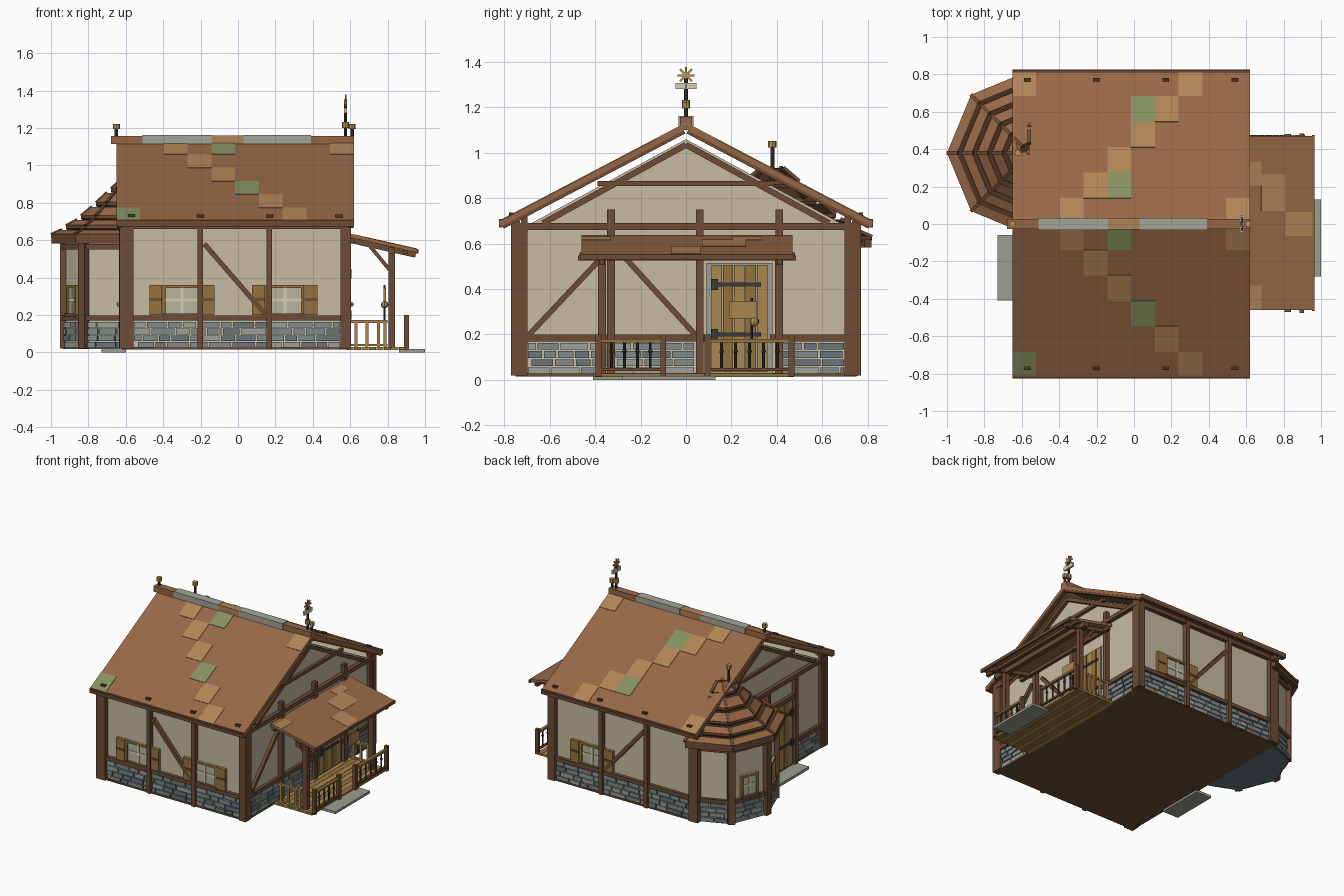
import bpy, bmesh, random
from math import radians, cos, sin
from mathutils import Matrix, Vector

if "Cube" in bpy.data.objects:
    bpy.data.objects.remove(bpy.data.objects["Cube"])
random.seed(4)
PAL = dict(wood='6e4c37', dark='4e3626', plaster='c6baa0', roof='976848', tile='b08358', moss='83905f',
           stone='7f8a8a', stone2='69757a', stone3='98a09a', ridge='a2a397', plank='aa8650', plank2='94723f',
           iron='3b3c40', gold='b89550', cream='d6cdb0', glass='b5b39c', step='9b9d90', floor='6b5238')
MATS = {}

def mat(c):
    if c not in MATS:
        m = bpy.data.materials.new(c)
        m.diffuse_color = [(int(PAL[c][i:i+2], 16) / 255) ** 2.2 for i in (0, 2, 4)] + [1]
        m.use_nodes = True
        m.node_tree.nodes["Principled BSDF"].inputs["Base Color"].default_value = m.diffuse_color
        MATS[c] = m
    return MATS[c]

def finish(name, bm, cols):
    bmesh.ops.recalc_face_normals(bm, faces=bm.faces)
    me = bpy.data.meshes.new(name)
    bm.to_mesh(me)
    for c in cols:
        me.materials.append(mat(c))
    bpy.context.collection.objects.link(bpy.data.objects.new(name, me))

def build(name, items, M=Matrix()):
    """Join primitive items (kind, matrix, colour) into one object."""
    bm, cols = bmesh.new(), []
    for kind, m, c in items:
        if c not in cols:
            cols.append(c)
        if kind == 'box':
            r = bmesh.ops.create_cube(bm, size=1, matrix=M @ m)
        elif kind == 'cyl':
            r = bmesh.ops.create_cone(bm, cap_ends=True, segments=8, radius1=.5, radius2=.5, depth=1, matrix=M @ m)
        else:
            r = bmesh.ops.create_uvsphere(bm, u_segments=8, v_segments=6, radius=.5, matrix=M @ m)
        for f in {f for v in r['verts'] for f in v.link_faces}:
            f.material_index = cols.index(c)
    finish(name, bm, cols)

def box(x0, x1, y0, y1, z0, z1, c, kind='box'):
    return (kind, Matrix.Translation(((x0+x1)/2, (y0+y1)/2, (z0+z1)/2)) @ Matrix.Diagonal((x1-x0, y1-y0, z1-z0, 1)), c)

def rod(x, y, z0, z1, r, c, kind='cyl'):
    return box(x-r, x+r, y-r, y+r, z0, z1, c, kind)

def bar(p, q, w, t, c, s=(0, 1, 0)):
    p, q, s = Vector(p), Vector(q), Vector(s)
    d = (q - p).normalized()
    R = Matrix((d, s, d.cross(s))).transposed().to_4x4()
    return ('box', Matrix.Translation((p+q)/2) @ R @ Matrix.Diagonal(((q-p).length, w, t, 1)), c)

def frame(o, u, n):
    M = Matrix((u, n, (0, 0, 1))).transposed().to_4x4()
    M.translation = o
    return M

def stones(u0, u1):
    """Irregular courses of stone in wall coordinates (u, out, z)."""
    out = []
    for row in range(4):
        u = u0 + random.uniform(-.06, 0)
        while u < u1:
            w = random.uniform(.06, .14)
            a, b = max(u, u0) + .004, min(u + w, u1) - .004
            if b - a > .015:
                z = .025 + row * .036
                out.append(box(a, b, 0, random.uniform(.01, .018), z, z + .03,
                               random.choice(['stone', 'stone', 'stone2', 'stone3'])))
            u += w
    return out

def window(u, w=.19, shutters=True):
    h, z0, z1 = w/2, .2, .36
    it = [box(u-h, u+h, 0, .008, z0, z1, 'glass'), box(u-h, u+h, 0, .02, z1-.016, z1, 'plank2'),
          box(u-h-.01, u+h+.01, 0, .03, z0-.01, z0+.008, 'wood'),
          box(u-.008, u+.008, 0, .014, z0, z1, 'cream'), box(u-h, u+h, 0, .013, .272, .288, 'cream')]
    for s in (-1, 1):
        it.append(box(u+s*h-.009, u+s*h+.009, 0, .02, z0, z1, 'plank2'))
        if shutters:
            c = u + s*(h + .045)
            it.append(box(c-.034, c+.034, 0, .025, z0, z1, 'plank2'))
            it.append(box(c-.034, c+.034, 0, .029, .275, .29, 'wood'))
    return it

def door(u, w=.25):
    it = [box(u-w/2-.02, u+w/2+.02, 0, .012, .03, .515, 'step')]
    n = 5
    for i in range(n):
        a = u - w/2 + i*w/n
        it.append(box(a+.002, a+w/n-.002, 0, .02+.003*(i % 2), .035, .505, ('plank', 'plank2')[i % 2]))
    for z in (.2, .42):
        it += [box(u-w/2, u+w/2-.03, 0, .028, z-.008, z+.008, 'iron'), box(u-w/2, u-w/2+.03, 0, .032, z-.025, z+.025, 'iron')]
    return it + [rod(u+w/2-.05, .032, .245, .27, .012, 'gold', 'ball')]

# wall body, floor and gables
build('wall_body', [box(-.605, .575, -.735, .735, .02, .69, 'plaster'), box(-.62, .59, -.75, .75, .015, .03, 'floor')])
FR, BK = frame((0, -.735, 0), (1, 0, 0), (0, -1, 0)), frame((0, .735, 0), (1, 0, 0), (0, 1, 0))
RT, LF = frame((.575, 0, 0), (0, 1, 0), (1, 0, 0)), frame((-.605, 0, 0), (0, 1, 0), (-1, 0, 0))
for nm, x in (('gable_right', .575), ('gable_left', -.605)):
    bm = bmesh.new()
    s = -.03 if x > 0 else .03
    f = bm.faces.new([bm.verts.new((x, y, z)) for y, z in ((-.69, .685), (.69, .685), (0, 1.06))])
    e = bmesh.ops.extrude_face_region(bm, geom=[f])
    bmesh.ops.translate(bm, vec=(s, 0, 0), verts=[v for v in e['geom'] if isinstance(v, bmesh.types.BMVert)])
    bm.faces.ensure_lookup_table()
    finish(nm, bm, ['plaster'])

# long walls: timber, stone, windows
for nm, M in (('front', FR), ('back', BK)):
    it = [box(-.62, .6, 0, .025, .17, .197, 'wood'), box(-.62, .6, 0, .03, .66, .69, 'wood'), box(-.62, .6, 0, .02, .02, .03, 'wood')]
    for a, b in ((-.63, -.595), (-.592, -.558), (-.217, -.187), (.153, .183), (.548, .6)):
        it.append(box(a, b, -.02, .035, .02, .69, 'wood'))
    it.append(bar((-.18, .01, .58), (.145, .01, .205), .03, .026, 'wood'))
    build(nm + '_timber', it, M)
    build(nm + '_stones', stones(-.56, .55), M)
    build(nm + '_windows', (window(-.3) if nm == 'front' else []) + window(.25), M)

# gable walls: timber and stone
for nm, M in (('right', RT), ('left', LF)):
    it = [box(-.75, .75, 0, .03, .66, .69, 'wood'), box(-.39, .39, 0, .022, .853, .876, 'wood')]
    for s in (-1, 1):
        it += [bar((s*.63, .01, .69), (0, .01, 1.035), .028, .026, 'wood'),
               box(s*.75-.02, s*.75+.02, -.02, .028, .02, .7, 'wood'), box(s*.712-.015, s*.712+.015, 0, .025, .02, .74, 'wood')]
    if nm == 'right':
        it += [box(-.7, .1, 0, .022, .17, .2, 'wood'), box(.37, .7, 0, .022, .17, .2, 'wood')]
        it += [box(u-.017, u+.017, 0, .03, .02, .75, 'wood') for u in (-.33, .06, .41)]
        it += [bar((-.69, .01, .2), (-.37, .01, .54), .024, .024, 'wood'), bar((-.27, .01, .54), (.04, .01, .2), .024, .024, 'wood')]
        st = stones(-.7, .04) + stones(.4, .7)
        dr = door(.235)
    else:
        it += [box(-.7, -.39, 0, .022, .17, .2, 'wood'), box(-.42, -.05, 0, .026, .515, .545, 'wood')]
        it += [box(u-.017, u+.017, 0, .03, .02, .66, 'wood') for u in (-.4, -.08)]
        st = stones(-.7, -.42)
        dr = door(-.24)
    build(nm + '_timber', it, M)
    build(nm + '_stones', st, M)
    build(nm + '_door', dr, M)

# main roof with patched tiles
def rp(x, t, s, off):
    return (x, s*.82*t - 0, 1.13 - .43*t + off)
LIGHT = [(2, 0), (3, 1), (4, 2), (6, 4), (7, 5), (9, 0)]
for nm, s, light, moss in (('front', -1, LIGHT, [(0, 5), (4, 0), (5, 3)]),
                           ('back', 1, LIGHT + [(0, 5), (5, 3)], [(4, 1), (5, 4)])):
    X = (1, 0, 0)
    it = [bar(rp(-.015, 0, s, -.014), rp(-.015, 1, s, -.014), 1.27, .024, 'roof', X)]
    for cells, c in ((light, 'tile'), (moss, 'moss')):
        for k, r in cells:
            x = -.65 + .127*(k+.5)
            it.append(bar(rp(x, r/6, s, 0), rp(x, (r+1)/6, s, 0), .127, .006, c, X))
    it.append(box(-.65, .62, s*.815-.008, s*.815+.008, .672, .708, 'wood'))
    for x in (-.635, .605):
        it.append(bar(rp(x, .01, s, -.03), rp(x, .985, s, -.03), .026, .024, 'wood', X))
    for x in (-.57, -.2, .17, .54):
        it.append(box(x-.018, x+.018, s*.77-.01, s*.77+.01, .715, .737, 'dark'))
    build(nm + '_roof', it)
build('ridge_cap', [box(-.68, .62, -.027, .027, 1.115, 1.158, 'roof'), box(-.51, -.14, -.032, .032, 1.118, 1.163, 'ridge'),
                    box(.03, .39, -.032, .032, 1.118, 1.163, 'ridge'), box(-.14, .03, -.03, .03, 1.12, 1.161, 'tile')])
fin = []
for x, y, z in ((-.65, 0, 1.14), (.61, 0, 1.14), (-.62, .38, .9)):
    h = .06 if y == 0 else .13
    fin += [rod(x, y, z, z+h, .009, 'iron'), rod(x, y, z+h-.006, z+h+.022, .018, 'gold')]
build('finials', fin)

# weathervane
v = [box(.55, .6, -.025, .025, 1.1, 1.145, 'wood'), rod(.575, 0, 1.14, 1.34, .008, 'iron'),
     rod(.575, 0, 1.2, 1.232, .018, 'gold'), box(.568, .582, -.047, .047, 1.28, 1.308, 'cream'),
     box(.566, .584, -.012, .012, 1.328, 1.352, 'gold')]
for i in range(4):
    a = radians(45*i)
    d = Vector((0, cos(a), sin(a))) * .037
    o = Vector((.575, 0, 1.341))
    v.append(bar(o-d, o+d, .008, .009, 'gold', (1, 0, 0)))
build('weathervane', v)

# corner bay: half octagon
CX, CY = -.56, .38
def half_octagon(name, prof):
    """Sweep (r, z, colour) profile through the five left-hand corners."""
    bm, cols = bmesh.new(), sorted({p[2] for p in prof})
    ring = [[bm.verts.new((CX + r*cos(radians(a)), CY + r*sin(radians(a)), z)) for a in range(90, 271, 45)] for r, z, _ in prof]
    for j in range(len(prof)-1):
        for i in range(4):
            f = bm.faces.new((ring[j][i], ring[j][i+1], ring[j+1][i+1], ring[j+1][i]))
            f.material_index = cols.index(prof[j+1][2])
    finish(name, bm, cols)
half_octagon('bay_wall', [(.005, .018, 'stone2'), (.375, .018, 'stone2'), (.375, .03, 'stone2'), (.37, .03, 'stone2'),
                          (.37, .61, 'plaster'), (.005, .61, 'plaster')])
R, Z = [.44, .36, .28, .2, .12, .03], [.615, .662, .715, .785, .86, .94]
prof = [(.3, .6, 'dark')]
for k in range(5):
    prof += [(R[k], Z[k], 'dark'), (R[k], Z[k]+.018, 'wood'), (R[k+1]+.028, Z[k+1]-.008, 'roof'), (R[k+1]-.012, Z[k+1]-.012, 'dark')]
half_octagon('bay_roof', prof + [(.004, .94, 'roof')])
it = []
for a in range(90, 271, 45):
    c, s = cos(radians(a)), sin(radians(a))
    for k in range(5):
        it.append(bar((CX+c*R[k], CY+s*R[k], Z[k]+.016), (CX+c*(R[k+1]+.02), CY+s*(R[k+1]+.02), Z[k+1]-.004), .02, .014, 'wood', (-s, c, 0)))
    if 90 < a < 270:
        T = Matrix.Translation((CX+c*.37, CY+s*.37, .31)) @ Matrix.Rotation(radians(a), 4, 'Z')
        it.append(('box', T @ Matrix.Diagonal((.045, .05, .58, 1)), 'wood'))
build('bay_posts_and_hips', it)
for i, a in enumerate((112.5, 157.5, 202.5, 247.5)):
    n = Vector((cos(radians(a)), sin(radians(a)), 0))
    M = frame(Vector((CX, CY, 0)) + n*.342, (-n.y, n.x, 0), n)
    it = [box(-.14, .14, 0, .02, .17, .197, 'wood'), box(-.165, .165, .03, .062, .582, .618, 'wood'),
          box(-.14, .14, 0, .02, .55, .58, 'wood')] + stones(-.12, .12)
    build('bay_side_%d' % i, it + (window(0, .12, False) if i in (1, 2) else []), M)

# porch roof and frame
def pr(x, y, off=0):
    return (x, y, .63 - .225*(x-.6) + off)
it = [bar(pr(.59, .005, -.006), pr(.962, .005, -.006), .93, .02, 'roof')]
for x0, x1, y in ((.62, .68, .27), (.68, .81, .135), (.81, .955, 0), (.62, .68, -.395), (.68, .81, .2)):
    it.append(bar(pr(x0, y, .003), pr(x1, y, .003), .13, .006, 'tile'))
it += [box(.952, .966, -.465, .475, .53, .553, 'wood'), box(.805, .84, -.47, .48, .525, .56, 'wood'),
       box(.885, .91, -.475, .485, .525, .548, 'wood'), box(.6, .625, -.46, .47, .585, .61, 'wood')]
for y in (-.37, .41):
    it += [box(.805, .84, y-.018, y+.018, .02, .54, 'wood'), bar(pr(.6, y, -.03), pr(.95, y, -.03), .028, .03, 'wood')]
    it.append(bar((.82, y, .43), (.7, y, .575), .02, .02, 'wood'))
build('porch_roof', it)

# porch floor, railings, hanging sign and steps
it = [box(.58+i*.04, .618+i*.04, -.41, .475, .012, .028, ('plank', 'plank2')[i % 2]) for i in range(8)]
build('porch_floor', it)
it = []
for y0, y1 in ((-.385, -.1), (.095, .465)):
    it += [box(.89, .912, y0, y1, .165, .18, 'plank2'), box(.892, .908, y0, y1, .04, .052, 'wood')]
    it += [box(.888, .914, y-.013, y+.013, .015, .2, 'wood') for y in (y0, y1)]
    n = round((y1-y0)/.06)
    for i in range(1, n):
        y = y0 + (y1-y0)*i/n
        it += [rod(.901, y, .045, .17, .006, 'iron'), rod(.901, y, .115, .135, .01, 'iron', 'ball')]
for y in (-.39, .465):
    it += [box(.6, .8, y-.009, y+.009, .158, .172, 'plank'), box(.6, .8, y-.008, y+.008, .035, .046, 'plank')]
    it += [box(x-.008, x+.008, y-.008, y+.008, .03, .165, 'plank') for x in (.63, .69, .75, .785)]
build('porch_railing', it)
build('porch_sign', [box(.778, .79, .19, .31, .27, .345, 'plank'), rod(.784, .3, .235, .275, .02, 'gold', 'ball'),
                     rod(.784, .29, .17, .36, .005, 'iron')])
build('steps', [box(.86, 1, -.28, .13, 0, .018, 'step'), box(-.73, -.6, -.41, -.06, 0, .02, 'step')])
